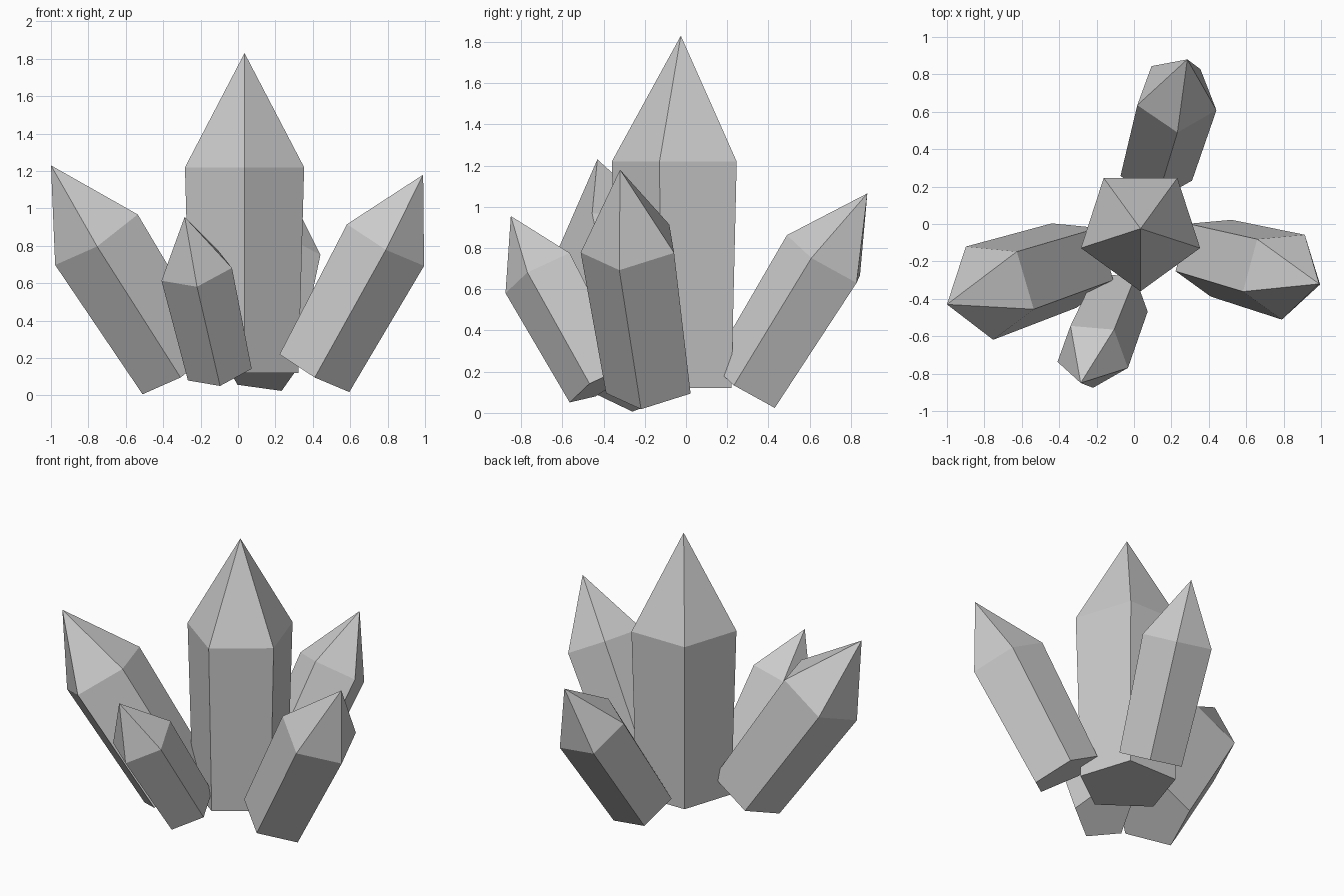
import bpy
import bmesh
from math import cos, sin, tau
from mathutils import Vector

SIDES = 5
FOOT_TAPER = 0.905

cube = bpy.data.objects.get("Cube")
if cube:
    bpy.data.objects.remove(cube, do_unlink=True)

# Single stone colour
stone = bpy.data.materials.new("crystal_grey")
stone.use_nodes = True
grey = (0.6, 0.6, 0.6, 1)
stone.diffuse_color = grey
stone.node_tree.nodes["Principled BSDF"].inputs["Base Color"].default_value = grey


def crystal(name, foot, apex, shoulder, radius, corner):
    """Tapered five-sided prism from foot to shoulder, closed by a pointed tip.
    corner is the direction in which one edge of the prism faces."""
    foot, apex, corner = Vector(foot), Vector(apex), Vector(corner)
    axis = (apex - foot).normalized()
    u = (corner - axis * corner.dot(axis)).normalized()
    v = axis.cross(u)

    bm = bmesh.new()

    def ring(centre, r):
        angles = [tau * i / SIDES for i in range(SIDES)]
        return [bm.verts.new(centre + r * (u * cos(a) + v * sin(a))) for a in angles]

    low = ring(foot, radius * FOOT_TAPER)
    high = ring(foot.lerp(apex, shoulder), radius)
    tip = bm.verts.new(apex)
    bm.faces.new(low[::-1])
    for i in range(SIDES):
        j = (i + 1) % SIDES
        bm.faces.new((low[i], low[j], high[j], high[i]))
        bm.faces.new((high[i], high[j], tip))

    mesh = bpy.data.meshes.new(name)
    bm.to_mesh(mesh)
    bm.free()
    mesh.materials.append(stone)
    obj = bpy.data.objects.new(name, mesh)
    bpy.context.collection.objects.link(obj)


# Upright centre crystal and four leaning outwards around it
crystal("centre_crystal", (0.035, -0.025, 0.12), (0.035, -0.025, 1.83),
        0.643, 0.335, (0, -1, 0))
crystal("left_crystal", (0.408, -0.167, 0.129), (0.99, -0.32, 1.18),
        0.653, 0.247, (0.212, -0.058, -0.12))
crystal("right_crystal", (-0.312, -0.205, 0.143), (-1.0, -0.43, 1.23),
        0.649, 0.273, (-0.219, -0.061, -0.152))
crystal("front_crystal", (-0.098, -0.404, 0.138), (-0.285, -0.85, 0.955),
        0.66, 0.202, (0.003, -0.178, -0.101))
crystal("back_crystal", (0.118, 0.298, 0.127), (0.285, 0.88, 1.065),
        0.658, 0.225, (0.004, -0.194, 0.118))
